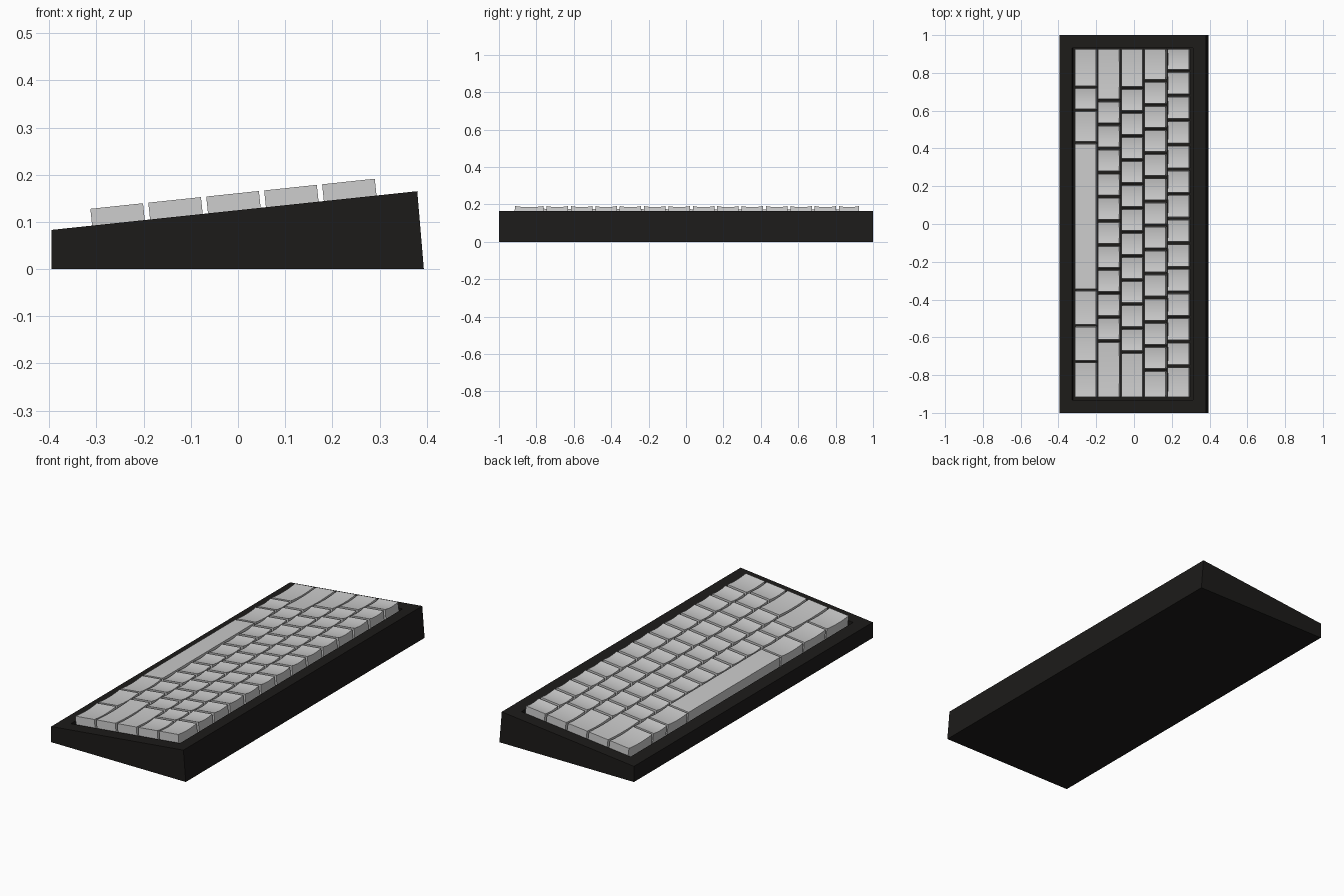
import bpy, bmesh, math
from mathutils import Matrix, Vector

if "Cube" in bpy.data.objects:
    bpy.data.objects.remove(bpy.data.objects["Cube"])

TILT = math.atan2(0.082, 0.775)
# Deck frame: x runs up the slope, y sideways, z out of the sloped top
DECK = Matrix.Translation((-0.395, 0, 0.083)) @ Matrix.Rotation(-TILT, 4, 'Y')


def material(name, color):
    m = bpy.data.materials.new(name)
    m.diffuse_color = color
    m.use_nodes = True
    m.node_tree.nodes["Principled BSDF"].inputs["Base Color"].default_value = m.diffuse_color
    return m


def prism(bm, points, step):
    """Extrude a closed outline by a vector."""
    face = bm.faces.new([bm.verts.new(p) for p in points])
    out = bmesh.ops.extrude_face_region(bm, geom=[face])
    moved = [v for v in out["geom"] if isinstance(v, bmesh.types.BMVert)]
    bmesh.ops.translate(bm, verts=moved, vec=step)
    bmesh.ops.recalc_face_normals(bm, faces=bm.faces)


def finish(bm, name, mat):
    me = bpy.data.meshes.new(name)
    bm.to_mesh(me)
    bm.free()
    ob = bpy.data.objects.new(name, me)
    me.materials.append(mat)
    bpy.context.collection.objects.link(ob)
    return ob


dark = material("case_black", (0.012, 0.011, 0.010, 1))
light = material("key_grey", (0.8, 0.8, 0.78, 1))

# Wedge case with a recessed key well
bm = bmesh.new()
prism(bm, [(-0.395, -1, 0), (0.394, -1, 0), (0.38, -1, 0.165), (-0.395, -1, 0.083)],
      Vector((0, 2, 0)))
top = max(bm.faces, key=lambda f: f.normal.z)
bmesh.ops.inset_region(bm, faces=[top], thickness=0.068, use_even_offset=True)
normal = top.normal.copy()
out = bmesh.ops.extrude_face_region(bm, geom=[top])
floor = [v for v in out["geom"] if isinstance(v, bmesh.types.BMVert)]
bmesh.ops.translate(bm, verts=floor, vec=normal * -0.035)
if top.is_valid:
    bmesh.ops.delete(bm, geom=[top], context='FACES_ONLY')
bmesh.ops.recalc_face_normals(bm, faces=bm.faces)
finish(bm, "case", dark)

# Keys: each is a side profile with a dished top, extruded up the slope
TOP, BASE, DEPTH, PITCH, START = 0.0358, -0.03, 0.1122, 0.1235, 0.0863


def key(name, row, y0, y1, dish):
    n = 8 if dish else 1
    u = START + row * PITCH
    pts = [(u, y0 - 0.002, BASE), (u, y1 + 0.002, BASE)]
    for i in range(n + 1):
        t = i / n
        pts.append((u, y1 + (y0 - y1) * t, TOP - dish * 4 * t * (1 - t)))
    bm = bmesh.new()
    prism(bm, pts, Vector((DEPTH, 0, 0)))
    bm.transform(DECK)
    for f in bm.faces:
        f.smooth = True
    for e in bm.edges:
        if e.calc_face_angle(0) > math.radians(30):
            e.smooth = False
    finish(bm, name, light)


# Gaps between neighbouring keys, front row to back row
rows = [
    [-0.728, -0.539, -0.349, 0.43, 0.602, 0.724],
    [-0.620 + 0.1274 * i for i in range(11)],
    [-0.678 + 0.1271 * i for i in range(12)],
    [-0.773 + 0.1276 * i for i in range(13)],
    [-0.753 + 0.1303 * i for i in range(13)],
]
names = ["bottom", "lower", "home", "upper", "number"]
for r, gaps in enumerate(rows):
    half = 0.006 if r == 0 else 0.008
    ends = [-0.915 - half] + gaps + [0.925 + half]
    for i, (a, b) in enumerate(zip(ends, ends[1:])):
        space = r == 0 and i == 3
        name = "space_bar" if space else f"{names[r]}_row_key_{i + 1}"
        key(name, r, a + half, b - half, 0 if space else 0.006)
